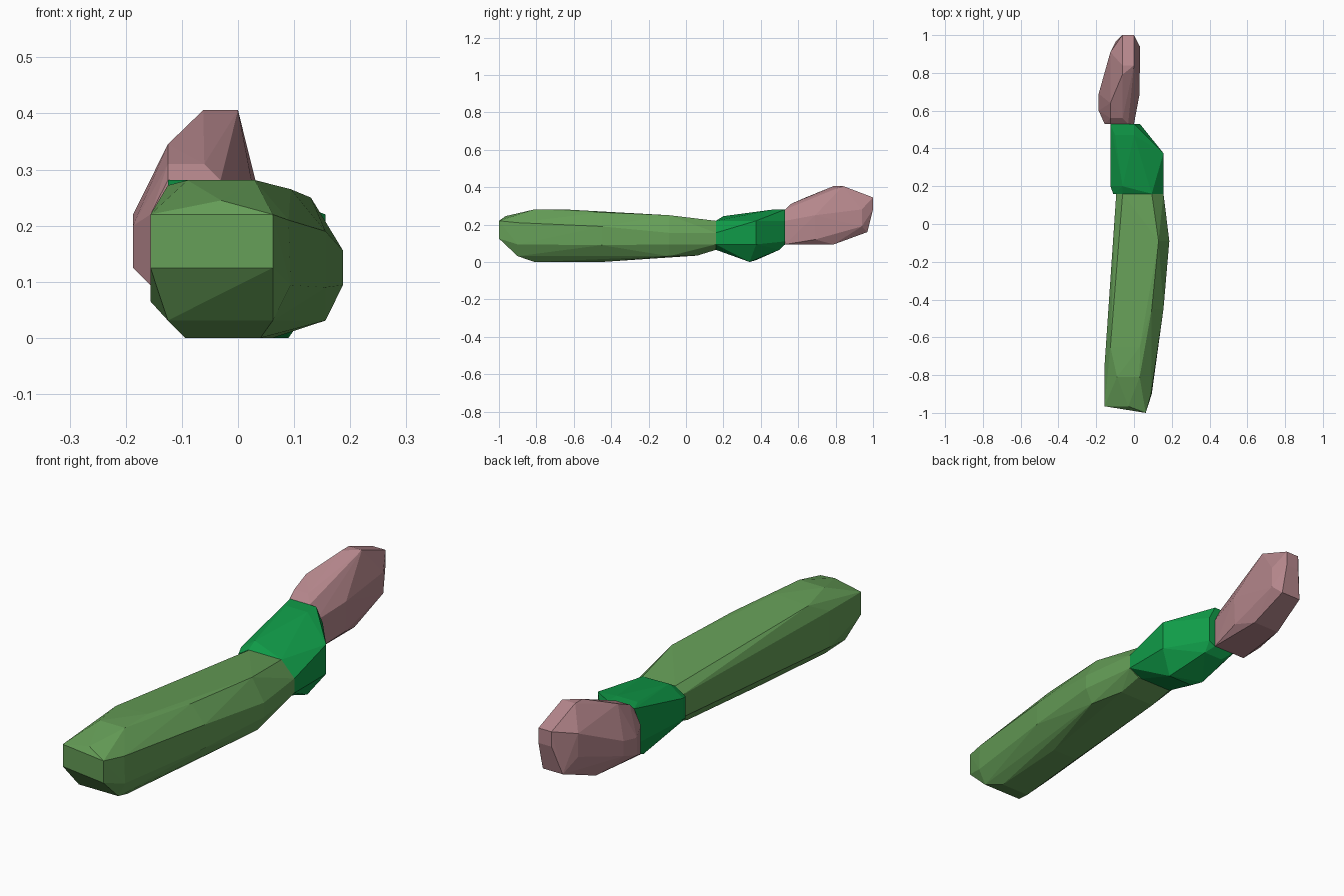
import bpy, bmesh


def faceted_part(name, color, sections):
    """Convex faceted skin over cross-sections: (y, [(x, z), ...])."""
    bm = bmesh.new()
    for y, pts in sections:
        for x, z in pts:
            bm.verts.new((x, y, z))
    res = bmesh.ops.convex_hull(bm, input=bm.verts[:])
    loose = [v for v in bm.verts if not v.link_faces]
    bmesh.ops.delete(bm, geom=loose, context='VERTS')
    bmesh.ops.dissolve_limit(bm, angle_limit=0.02, verts=bm.verts[:], edges=bm.edges[:])
    bmesh.ops.recalc_face_normals(bm, faces=bm.faces[:])
    mesh = bpy.data.meshes.new(name)
    bm.to_mesh(mesh)
    bm.free()
    mat = bpy.data.materials.new(name + "_color")
    mat.diffuse_color = color
    mesh.materials.append(mat)
    obj = bpy.data.objects.new(name, mesh)
    bpy.context.collection.objects.link(obj)
    return obj


# long lower segment
faceted_part("long_segment", (0.13, 0.34, 0.095, 1), [
    (-1.0, [(0.062, 0.125), (0.062, 0.22)]),
    (-0.965, [(-0.156, 0.125), (-0.156, 0.22), (-0.03, 0.245)]),
    (-0.90, [(-0.125, 0.031), (0.062, 0.031), (0.094, 0.094), (0.09, 0.21)]),
    (-0.81, [(-0.094, 0.0), (0.04, 0.0), (-0.09, 0.281), (0.03, 0.281)]),
    (-0.75, [(-0.156, 0.065), (-0.156, 0.22)]),
    (-0.65, [(-0.125, 0.272), (0.031, 0.281)]),
    (-0.45, [(-0.06, 0.0), (0.062, 0.0), (0.156, 0.09), (0.156, 0.19), (0.094, 0.265)]),
    (-0.09, [(0.187, 0.094), (0.187, 0.156), (0.156, 0.031), (0.13, 0.25)]),
    (0.06, [(-0.05, 0.034), (0.12, 0.034)]),
    (0.16, [(-0.094, 0.094), (-0.094, 0.19), (-0.06, 0.22), (0.094, 0.22),
            (0.156, 0.156), (0.156, 0.094), (0.11, 0.065), (-0.06, 0.065)]),
])

# middle joint
faceted_part("middle_segment", (0.005, 0.33, 0.065, 1), [
    (0.16, [(-0.11, 0.094), (-0.11, 0.19), (-0.062, 0.22), (0.094, 0.22),
            (0.156, 0.156), (0.156, 0.094), (0.094, 0.065), (-0.06, 0.065)]),
    (0.20, [(-0.125, 0.11), (-0.125, 0.2), (-0.06, 0.245)]),
    (0.34, [(-0.03, 0.0), (0.09, 0.0)]),
    (0.375, [(0.156, 0.094), (0.156, 0.22), (0.094, 0.031), (-0.06, 0.01)]),
    (0.47, [(-0.1, 0.281), (0.0, 0.281)]),
    (0.50, [(-0.06, 0.065), (0.03, 0.065)]),
    (0.53, [(-0.125, 0.125), (-0.125, 0.281), (0.0, 0.281),
            (0.031, 0.22), (0.031, 0.11), (0.0, 0.094), (-0.094, 0.094)]),
])

# raised end segment
faceted_part("end_segment", (0.46, 0.24, 0.26, 1), [
    (0.53, [(-0.156, 0.094), (-0.156, 0.22), (-0.125, 0.281), (-0.031, 0.281),
            (0.0, 0.22), (0.0, 0.094)]),
    (0.56, [(-0.125, 0.31), (-0.06, 0.31)]),
    (0.60, [(-0.187, 0.125), (-0.187, 0.2)]),
    (0.64, [(-0.125, 0.345)]),
    (0.69, [(-0.187, 0.156), (-0.187, 0.22), (0.025, 0.12), (0.03, 0.25)]),
    (0.79, [(-0.062, 0.406), (-0.125, 0.094), (0.0, 0.094)]),
    (0.84, [(0.0, 0.406), (-0.062, 0.406)]),
    (0.91, [(-0.125, 0.22), (-0.125, 0.32)]),
    (0.94, [(0.031, 0.19), (0.031, 0.281)]),
    (0.97, [(-0.094, 0.16), (0.0, 0.16)]),
    (1.0, [(-0.062, 0.281), (-0.062, 0.345), (0.0, 0.281), (0.0, 0.345)]),
])
